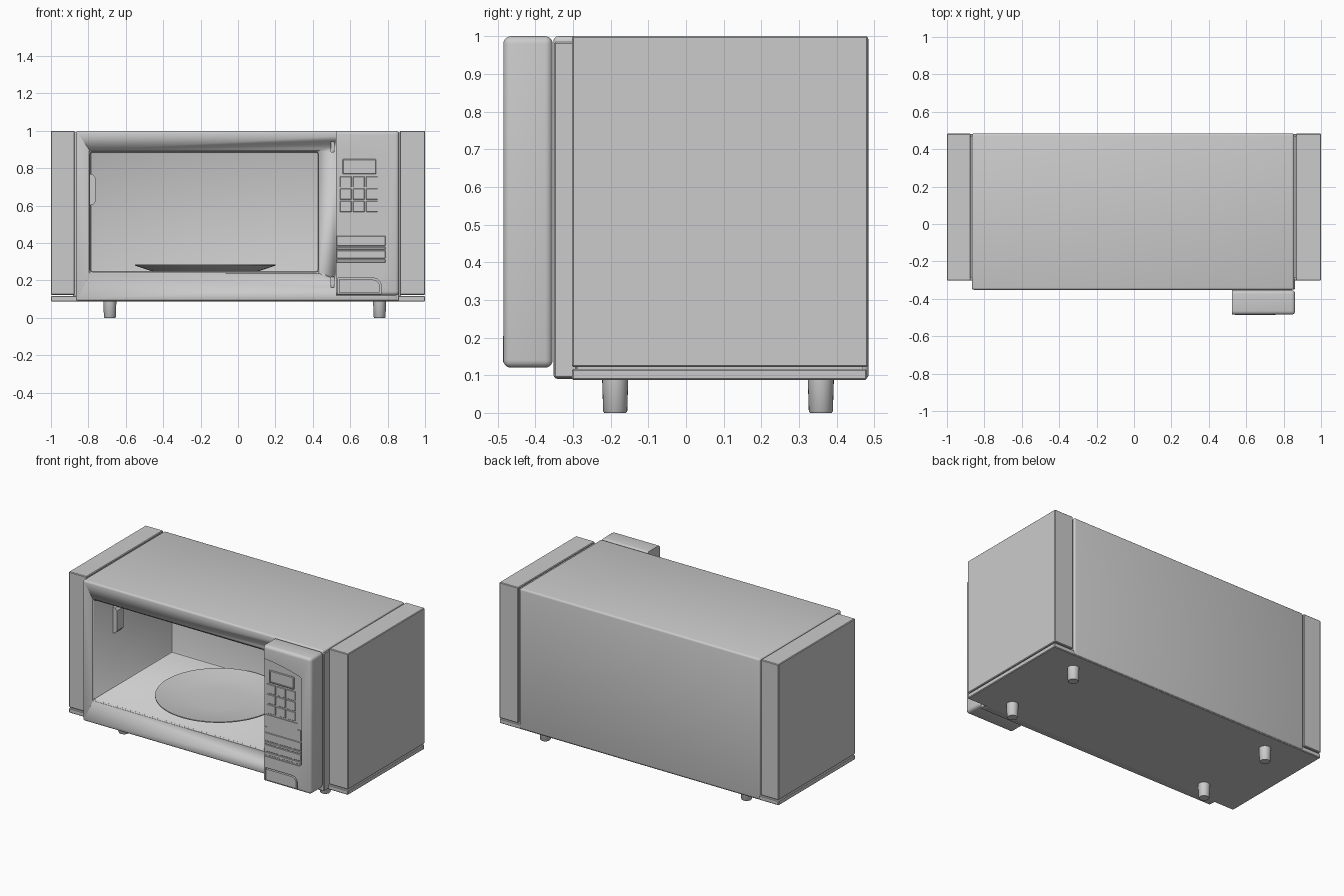
import bpy, bmesh, math
from mathutils import Matrix

old = bpy.data.objects.get("Cube")
if old:
    bpy.data.objects.remove(old, do_unlink=True)

grey = bpy.data.materials.new("plain_grey")
grey.use_nodes = True
grey.diffuse_color = (0.6, 0.6, 0.6, 1)
grey.node_tree.nodes["Principled BSDF"].inputs["Base Color"].default_value = (0.6, 0.6, 0.6, 1)


def finish(bm, name, smooth=True):
    bmesh.ops.recalc_face_normals(bm, faces=bm.faces)
    mesh = bpy.data.meshes.new(name)
    bm.to_mesh(mesh)
    bm.free()
    mesh.materials.append(grey)
    ob = bpy.data.objects.new(name, mesh)
    bpy.context.collection.objects.link(ob)
    bpy.ops.object.select_all(action='DESELECT')
    ob.select_set(True)
    bpy.context.view_layer.objects.active = ob
    if smooth:
        bpy.ops.object.shade_smooth_by_angle(angle=math.radians(35))
    return ob


def box(name, x, y, z, bevel=0, segments=2, edge_rule=lambda e: True):
    """Box from (min, max) ranges, bevelled on the edges picked by a rule."""
    bm = bmesh.new()
    bmesh.ops.create_cube(bm, size=1)
    for v in bm.verts:
        v.co = [r[0] if c < 0 else r[1] for c, r in zip(v.co, (x, y, z))]
    if bevel:
        bmesh.ops.bevel(bm, geom=[e for e in bm.edges if edge_rule(e)], offset=bevel,
                        segments=segments, profile=0.5, affect='EDGES')
    return finish(bm, name)


def prism(name, outline, y):
    """Front-facing (x, z) outline extruded between two y values."""
    bm = bmesh.new()
    face = bm.faces.new([bm.verts.new((px, y[0], pz)) for px, pz in outline])
    ext = bmesh.ops.extrude_face_region(bm, geom=[face])
    for v in ext["geom"]:
        if isinstance(v, bmesh.types.BMVert):
            v.co.y = y[1]
    return finish(bm, name, False)


def lathe(name, profile, centre, steps=48):
    bm = bmesh.new()
    verts = [bm.verts.new((r, 0, z)) for r, z in profile]
    edges = [bm.edges.new(p) for p in zip(verts, verts[1:])]
    bmesh.ops.spin(bm, geom=verts + edges, axis=(0, 0, 1), cent=(0, 0, 0),
                   angle=math.tau, steps=steps)
    bmesh.ops.remove_doubles(bm, verts=bm.verts, dist=0.0005)
    bmesh.ops.transform(bm, matrix=Matrix.Translation((*centre, 0)), verts=bm.verts)
    return finish(bm, name)


def cut(target, cutter):
    mod = target.modifiers.new("cut", 'BOOLEAN')
    mod.operation, mod.solver, mod.object = 'DIFFERENCE', 'EXACT', cutter
    bpy.context.view_layer.objects.active = target
    bpy.ops.object.modifier_apply(modifier=mod.name)
    bpy.data.objects.remove(cutter, do_unlink=True)


def corner(cx, cz, r, start, end, n=5):
    return [(cx + r * math.cos(math.radians(start + (end - start) * i / n)),
             cz + r * math.sin(math.radians(start + (end - start) * i / n))) for i in range(n + 1)]


# Body shell with the open cooking cavity
body = box("body", (-0.867, 0.855), (-0.352, 0.485), (0.09, 1.0), 0.012, 3)
cut(body, box("cavity_cutter", (-0.79, 0.43), (-0.6, 0.45), (0.245, 0.888), 0.012, 2))
# Shallow step around the opening
cut(body, box("rim_cutter", (-0.797, 0.437), (-0.6, -0.344), (0.238, 0.897), 0.006, 1))

# Side cabinets and their base plates
for side, x in (("right", (-1, -0.874)), ("left", (0.865, 1))):
    box(side + "_cabinet", x, (-0.303, 0.483), (0.122, 1.0), 0.004, 1)
box("base_plate", (-1, 1), (-0.303, 0.48), (0.087, 0.117), 0.004, 1)
# Strips closing the gaps between cabinets and body
for x in (-0.87, 0.86):
    box("gap_filler", (x - 0.012, x + 0.012), (-0.29, 0.47), (0.11, 0.99))
box("left_front_trim", (0.84, 0.862), (-0.35, -0.29), (0.092, 0.985), 0.004, 1)

# Feet
for x in (-0.685, 0.757):
    for y in (-0.188, 0.358):
        lathe("foot", [(0, 0), (0.029, 0), (0.032, 0.004), (0.035, 0.1), (0, 0.1)], (x, y), 24)

# Turntable dish
lathe("turntable", [(0, 0.247), (0.28, 0.247), (0.375, 0.279), (0.375, 0.285),
                    (0.36, 0.283), (0.27, 0.263), (0.15, 0.256), (0, 0.254)], (-0.175, 0.055), 64)

# Guide tab on the cavity wall
prism("wall_tab", [(-0.795, 0.6), (-0.775, 0.605), (-0.762, 0.62),
                   (-0.762, 0.75), (-0.775, 0.765), (-0.795, 0.77)], (-0.15, -0.085))

# Control panel block, rounded except on its inner side and its back
panel = box("control_panel", (0.525, 0.862), (-0.485, -0.354), (0.12, 1.0), 0.02, 4,
            lambda e: sum(v.co.x for v in e.verts) > 1.06)
front = -0.485
recess = [(0.5, 0.917)] + [(0.53 + 0.24 * t, 0.913 - 0.045 * t ** 1.5) for t in (0, 0.25, 0.5, 0.75, 1)]
recess += corner(0.77, 0.843, 0.025, 60, 0) + corner(0.775, 0.305, 0.02, 0, -90) + [(0.5, 0.285)]
cut(panel, prism("recess_cutter", recess, (-0.6, front + 0.008)))
button_hole = [(0.535, 0.128), (0.765, 0.128)] + corner(0.725, 0.172, 0.04, 0, 90) + [(0.535, 0.212)]
cut(panel, prism("button_cutter", button_hole, (-0.6, front + 0.015)))

# Door release button
button = [(0.541, 0.134), (0.757, 0.134)] + corner(0.722, 0.169, 0.035, 0, 90) + [(0.541, 0.204)]
prism("release_button", button, (front - 0.001, front + 0.02))

# Display with a raised frame
frame = box("display_frame", (0.56, 0.738), (front, front + 0.012), (0.768, 0.848), 0.003, 1)
cut(frame, box("display_cutter", (0.568, 0.73), (-0.6, front + 0.004), (0.776, 0.84)))

# Keypad
for row in range(3):
    for col in range(3):
        kx, kz = 0.545 + col * 0.07, 0.698 - row * 0.066
        box("key", (kx, kx + 0.062), (front + 0.002, front + 0.012), (kz, kz + 0.058), 0.002, 1)

# Wide keys below the keypad
prism("function_plate", [(0.53, 0.448), (0.785, 0.448), (0.785, 0.515), (0.762, 0.515), (0.762, 0.555),
                         (0.535, 0.555), (0.535, 0.525), (0.547, 0.525), (0.547, 0.475), (0.53, 0.475)],
      (front + 0.003, front + 0.012))
for z0, z1 in ((0.385, 0.438), (0.365, 0.379), (0.318, 0.36), (0.295, 0.312)):
    box("wide_key", (0.527, 0.788), (front + 0.003, front + 0.012), (z0, z1), 0.002, 1)

# Hinge slots beside the panel
for z in (0.163, 0.887):
    cut(body, box("slot_cutter", (0.498, 0.512), (-0.4, -0.32), (z, z + 0.055)))
